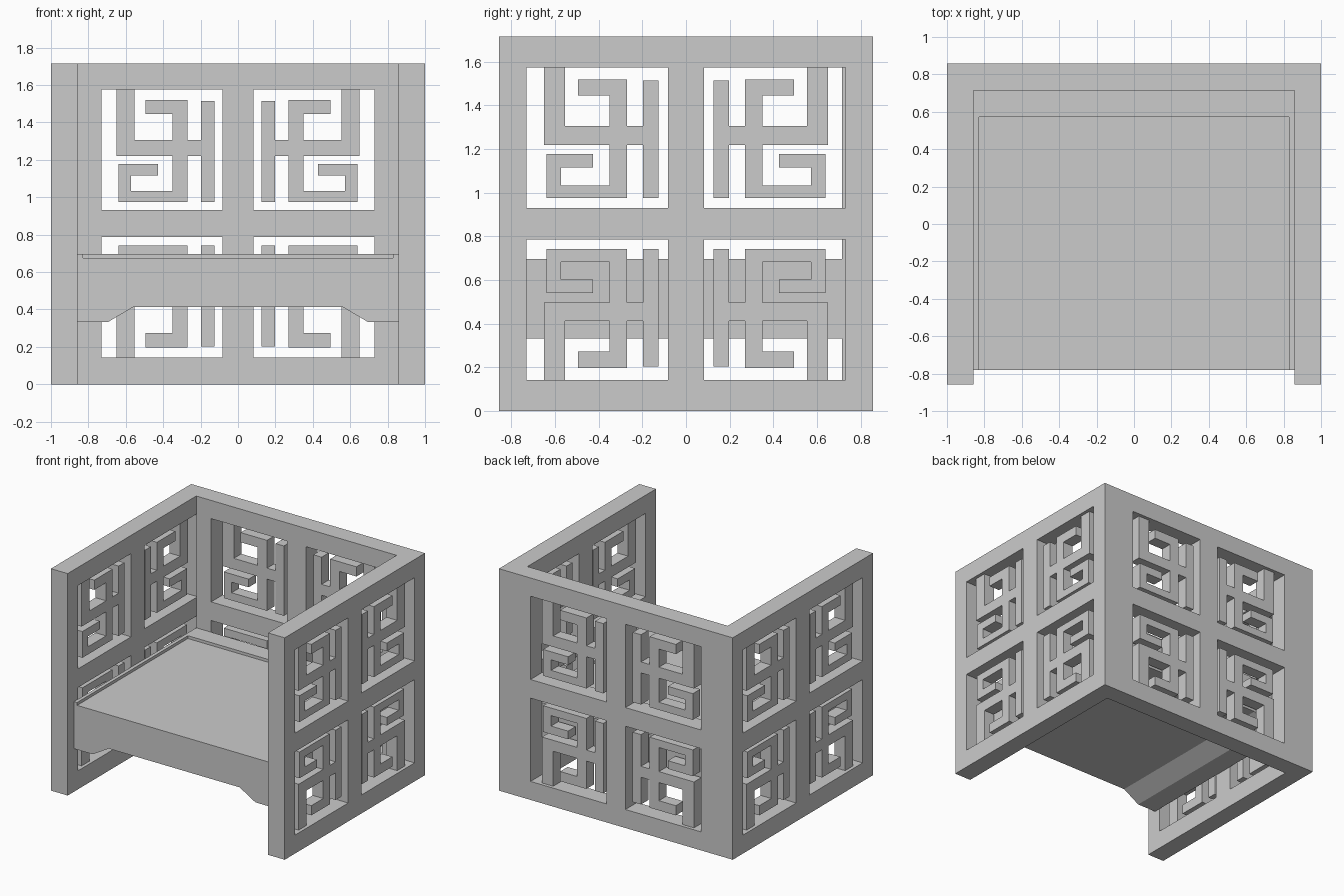
import bpy, bmesh, math
from mathutils import Vector

if "Cube" in bpy.data.objects:
    bpy.data.objects.remove(bpy.data.objects["Cube"])

T = 0.143            # wall thickness
HALF = 0.857         # half length of every wall
H = 1.716            # overall height
RECESS = 0.026       # lattice set back from both wall faces


def make_object(name, mesh, loc=(0, 0, 0), turn=0.0):
    ob = bpy.data.objects.new(name, mesh)
    ob.location = loc
    ob.rotation_euler.z = turn
    bpy.context.collection.objects.link(ob)
    return ob


def finish(bm, name):
    bmesh.ops.recalc_face_normals(bm, faces=bm.faces)
    mesh = bpy.data.meshes.new(name)
    bm.to_mesh(mesh)
    bm.free()
    return mesh


def extrude_y(bm, faces, depth):
    res = bmesh.ops.extrude_face_region(bm, geom=faces)
    verts = [g for g in res["geom"] if isinstance(g, bmesh.types.BMVert)]
    bmesh.ops.translate(bm, verts=verts, vec=(0, depth, 0))


def add_prism(bm, outline, y0, y1):
    face = bm.faces.new([bm.verts.new((x, y0, z)) for x, z in outline])
    extrude_y(bm, [face], y1 - y0)


# Wall frame with four square windows
us = [-HALF, -0.73, -0.082, 0.082, 0.73, HALF]
vs = [0, 0.143, 0.787, 0.931, 1.575, H]
bm = bmesh.new()
grid = [[bm.verts.new((u, HALF - T, v)) for v in vs] for u in us]
cells = []
for i in range(5):
    for j in range(5):
        if not (i in (1, 3) and j in (1, 3)):
            cells.append(bm.faces.new((grid[i][j], grid[i + 1][j],
                                       grid[i + 1][j + 1], grid[i][j + 1])))
extrude_y(bm, cells, T)
bmesh.ops.delete(bm, geom=[v for v in bm.verts if not v.link_faces], context='VERTS')
wall = finish(bm, "wall_frame")

# Fretwork outline for the upper right window, mirrored into the other three
fret = [(0.126, 0.975), (0.197, 0.975), (0.197, 1.22), (0.27, 1.22),
        (0.27, 0.975), (0.64, 0.975), (0.64, 1.178), (0.427, 1.178),
        (0.427, 1.115), (0.573, 1.115), (0.573, 1.034), (0.35, 1.034),
        (0.35, 1.22), (0.65, 1.22), (0.65, 1.575), (0.554, 1.575),
        (0.554, 1.305), (0.35, 1.305), (0.35, 1.445), (0.495, 1.445),
        (0.495, 1.52), (0.27, 1.52), (0.27, 1.305), (0.197, 1.305),
        (0.197, 1.515), (0.126, 1.515)]
bm = bmesh.new()
for su in (1, -1):
    for flip in (False, True):
        outline = [(su * u, 1.718 - v if flip else v) for u, v in fret]
        add_prism(bm, outline, HALF - T + RECESS, HALF - RECESS)
lattice = finish(bm, "fretwork")

# Back and both sides share the same wall and lattice
for part, x, turn in (("back", 0, 0),
                      ("right_side", T, -math.pi / 2),
                      ("left_side", -T, math.pi / 2)):
    make_object(part + "_frame", wall, (x, 0, 0), turn)
    make_object(part + "_lattice", lattice, (x, 0, 0), turn)

# Seat block: shaped underside, shallow sunken top open at the front
under = [(-HALF, 0.333), (-0.695, 0.333), (-0.56, 0.413),
         (0.56, 0.413), (0.695, 0.333), (HALF, 0.333)]
rim = [(HALF, 0.697), (0.83, 0.697), (0.83, 0.675),
       (-0.83, 0.675), (-0.83, 0.697), (-HALF, 0.697)]
bm = bmesh.new()
add_prism(bm, under + rim, -0.78, 0.573)
add_prism(bm, under + [rim[0], rim[-1]], 0.573, HALF - T)
make_object("seat", finish(bm, "seat"))
